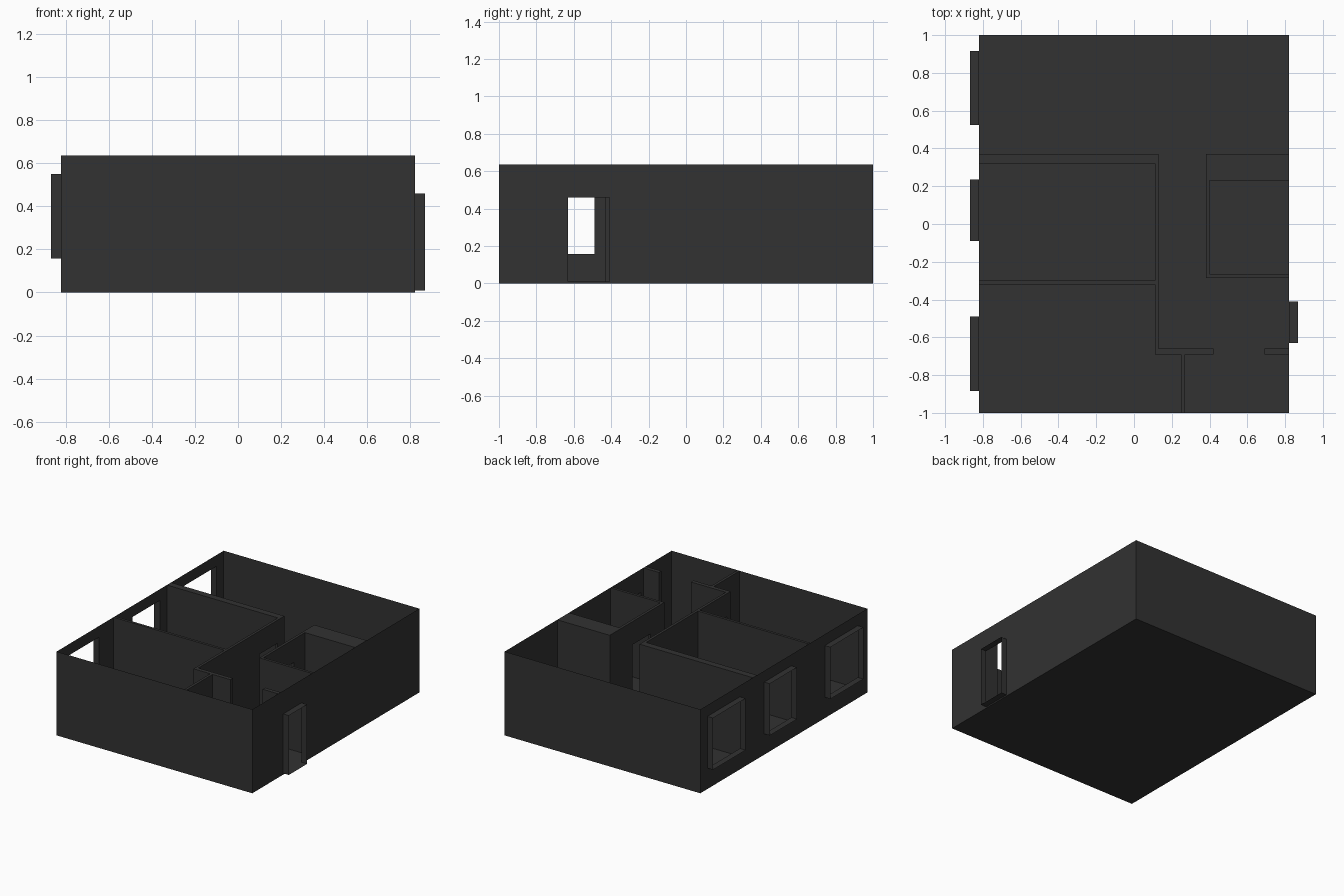
import bpy, bmesh

if "Cube" in bpy.data.objects:
    bpy.data.objects.remove(bpy.data.objects["Cube"])

H = 0.635          # wall height
W, D = 0.82, 1.0   # half width, half depth
FLOOR = 0.01
DOOR_TOP = 0.46

dark = bpy.data.materials.new("dark_grey")
dark.diffuse_color = (0.032, 0.032, 0.032, 1)
dark.use_nodes = True
dark.node_tree.nodes["Principled BSDF"].inputs["Base Color"].default_value = dark.diffuse_color


def finish(name, bm):
    bmesh.ops.remove_doubles(bm, verts=bm.verts, dist=1e-5)
    mesh = bpy.data.meshes.new(name)
    bm.to_mesh(mesh)
    bm.free()
    mesh.materials.append(dark)
    obj = bpy.data.objects.new(name, mesh)
    bpy.context.collection.objects.link(obj)
    return obj


def prism(name, outline, z0, z1):
    """Closed solid from a floor-plan outline."""
    bm = bmesh.new()
    base = bm.faces.new([bm.verts.new((x, y, z0)) for x, y in outline])
    new = bmesh.ops.extrude_face_region(bm, geom=[base], use_keep_orig=True)["geom"]
    bmesh.ops.translate(bm, vec=(0, 0, z1 - z0),
                        verts=[v for v in new if isinstance(v, bmesh.types.BMVert)])
    bmesh.ops.recalc_face_normals(bm, faces=bm.faces)
    return finish(name, bm)


def rect(x0, x1, y0, y1):
    return [(x0, y0), (x1, y0), (x1, y1), (x0, y1)]


def wall_sheet(name, x, holes):
    """Thin side wall at constant x, with rectangular holes (y0, y1, z0, z1)."""
    bm = bmesh.new()
    ys = sorted({-D, D, *(v for h in holes for v in h[:2])})
    zs = sorted({0, H, *(v for h in holes for v in h[2:])})
    for a, b in zip(ys, ys[1:]):
        for c, d in zip(zs, zs[1:]):
            my, mz = (a + b) / 2, (c + d) / 2
            if any(h[0] < my < h[1] and h[2] < mz < h[3] for h in holes):
                continue
            pts = [(x, a, c), (x, b, c), (x, b, d), (x, a, d)]
            if x < 0:
                pts.reverse()
            bm.faces.new([bm.verts.new(p) for p in pts])
    return finish(name, bm)


def sleeve(name, x0, x1, hole):
    """Thin frame projecting outwards around an opening."""
    bm = bmesh.new()
    y0, y1, z0, z1 = hole
    ring = [(y0, z0), (y1, z0), (y1, z1), (y0, z1)]
    for (a, b), (c, d) in zip(ring, ring[1:] + ring[:1]):
        bm.faces.new([bm.verts.new(p) for p in
                      ((x0, a, b), (x1, a, b), (x1, c, d), (x0, c, d))])
    bmesh.ops.remove_doubles(bm, verts=bm.verts, dist=1e-5)
    bmesh.ops.recalc_face_normals(bm, faces=bm.faces)
    return finish(name, bm)


# Floor slab
prism("floor", rect(-W, W, -D, D), 0, FLOOR)

# Front and back outer walls
for name, y in (("front_wall", -D), ("back_wall", D)):
    bm = bmesh.new()
    pts = [(-W, y, 0), (W, y, 0), (W, y, H), (-W, y, H)]
    if y > 0:
        pts.reverse()
    bm.faces.new([bm.verts.new(p) for p in pts])
    finish(name, bm)

# Side walls with three windows and the entrance
windows = [(-0.885, -0.49, 0.158, 0.55), (-0.09, 0.235, 0.158, 0.55),
           (0.525, 0.915, 0.158, 0.55)]
entrance = (-0.63, -0.41, FLOOR, DOOR_TOP)
wall_sheet("left_wall", -W, windows)
wall_sheet("right_wall", W, [entrance])
for i, hole in enumerate(windows):
    sleeve(f"window_frame_{i + 1}", -W - 0.047, -W, hole)
sleeve("entrance_frame", W, W + 0.047, entrance)

# Branching partition between the left rooms, the hall and the front room
left_partition = prism("left_partition", [
    (-W, 0.37), (-W, 0.32), (0.11, 0.32), (0.11, -0.30), (-W, -0.30),
    (-W, -0.32), (0.11, -0.32), (0.11, -0.69), (0.25, -0.69), (0.25, -D),
    (0.27, -D), (0.27, -0.69), (0.42, -0.69), (0.42, -0.66), (0.13, -0.66),
    (0.13, 0.37)], FLOOR, H)

# Small room on the right, with a thick rear wall
small_room = prism("small_room_walls", [
    (W, 0.37), (0.38, 0.37), (0.38, -0.285), (W, -0.285),
    (W, -0.265), (0.40, -0.265), (0.40, 0.23), (W, 0.23)], FLOOR, H)

# Short wall beside the front room opening
prism("short_wall", rect(0.69, W, -0.69, -0.66), FLOOR, H)

# Inner doorways
for i, (wall, x0, x1, y0, y1) in enumerate((
        (left_partition, 0.08, 0.16, -0.65, -0.43),
        (left_partition, 0.08, 0.16, 0.07, 0.29),
        (small_room, 0.35, 0.43, -0.12, 0.10))):
    cutter = prism(f"doorway_cutter_{i + 1}", rect(x0, x1, y0, y1), -0.05, DOOR_TOP)
    cutter.hide_render = True
    cutter.display_type = 'WIRE'
    mod = wall.modifiers.new("doorway", 'BOOLEAN')
    mod.operation = 'DIFFERENCE'
    mod.solver = 'EXACT'
    mod.object = cutter
